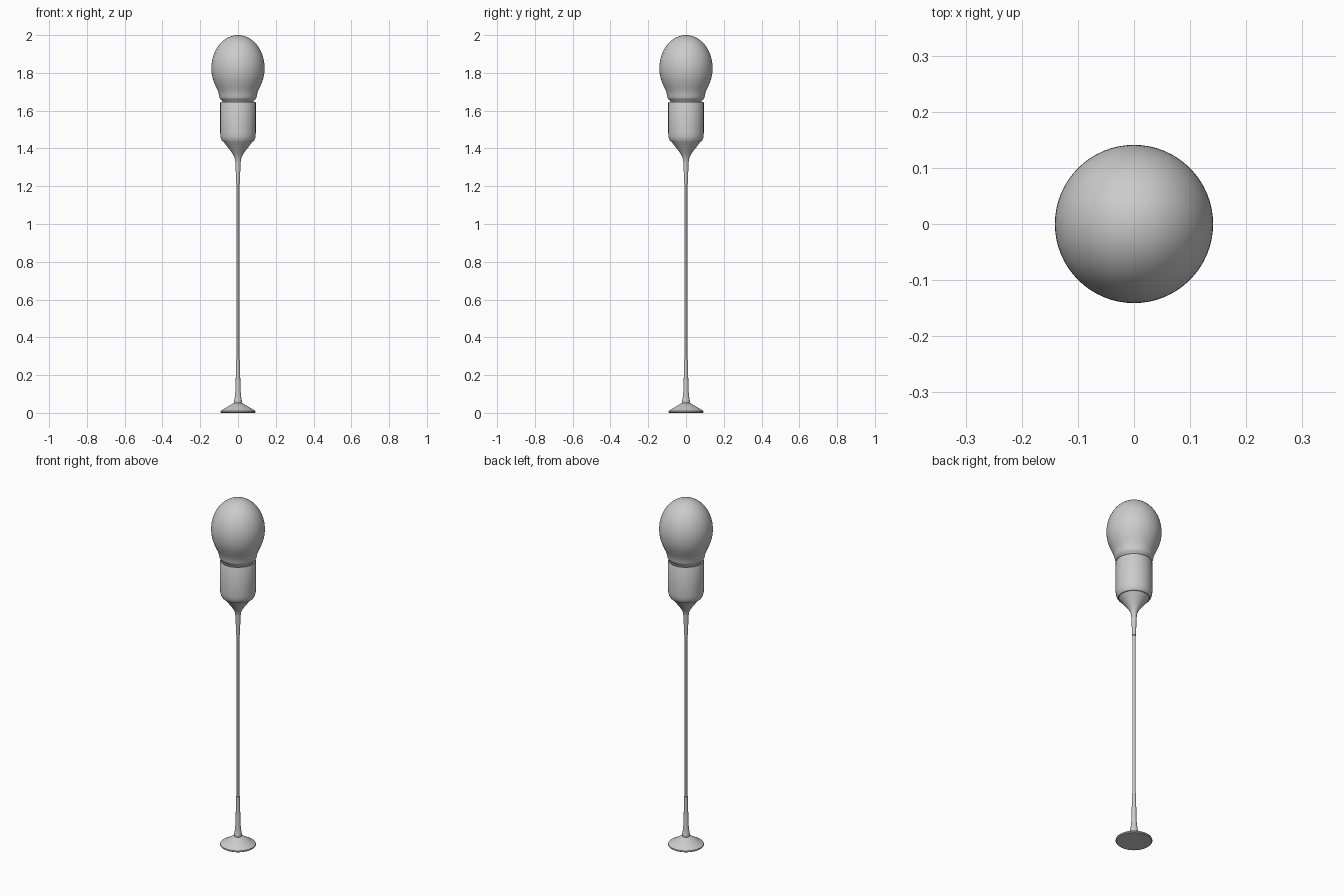
import bpy, bmesh, math


def lathe(name, profile, segments=64, angle=35):
    """Spin an (r, z) profile around the z axis."""
    bm = bmesh.new()
    verts = [bm.verts.new((r, 0, z)) for r, z in profile]
    edges = [bm.edges.new(p) for p in zip(verts, verts[1:])]
    bmesh.ops.spin(bm, geom=verts + edges, cent=(0, 0, 0), axis=(0, 0, 1),
                   angle=math.tau, steps=segments, use_duplicate=False)
    bmesh.ops.remove_doubles(bm, verts=bm.verts, dist=1e-5)
    bmesh.ops.recalc_face_normals(bm, faces=bm.faces)
    mesh = bpy.data.meshes.new(name)
    bm.to_mesh(mesh)
    bm.free()
    obj = bpy.data.objects.new(name, mesh)
    bpy.context.collection.objects.link(obj)
    bpy.ops.object.select_all(action='DESELECT')
    obj.select_set(True)
    bpy.context.view_layer.objects.active = obj
    bpy.ops.object.shade_smooth_by_angle(angle=math.radians(angle))
    return obj


# Weighted foot with thin edge
lathe("base", [(0, 0.004), (0.09, 0.0), (0.094, 0.004), (0.093, 0.010),
               (0.06, 0.030), (0.022, 0.053), (0, 0.055)])

# Flared sleeve at the foot of the pole
lathe("lower_sleeve", [(0, 0.05), (0.018, 0.05), (0.021, 0.056), (0.021, 0.064),
                       (0.019, 0.072), (0.016, 0.09), (0.014, 0.115),
                       (0.012, 0.18), (0.010, 0.283), (0, 0.283)], 32)

# Slender pole
lathe("pole", [(0, 0.05), (0.007, 0.05), (0.007, 1.36), (0, 1.36)], 24)

# Funnel carrying the socket
lathe("funnel", [(0, 1.215), (0.010, 1.215), (0.012, 1.28), (0.014, 1.325),
                 (0.016, 1.345), (0.023, 1.362), (0.038, 1.385),
                 (0.078, 1.437), (0, 1.437)], 48)

# Open socket cup with rounded lower edge
lathe("socket", [(0, 1.436), (0.082, 1.436), (0.089, 1.447), (0.093, 1.462),
                 (0.094, 1.48), (0.094, 1.642), (0.092, 1.646), (0.088, 1.646),
                 (0.086, 1.642), (0.086, 1.60), (0, 1.60)])

# Bulb: upper half-ellipse blending into the neck
dome = [(0.141 * math.sin(a), 1.825 + 0.175 * math.cos(a))
        for a in (math.pi / 2 * i / 16 for i in range(17))]
neck = [(0.1395, 1.80), (0.135, 1.775), (0.127, 1.75), (0.116, 1.725),
        (0.107, 1.705), (0.102, 1.69), (0.100, 1.678), (0.098, 1.668),
        (0.093, 1.66), (0.085, 1.654), (0.080, 1.645), (0.078, 1.60), (0, 1.60)]
lathe("bulb", dome + neck, 64, 50)
